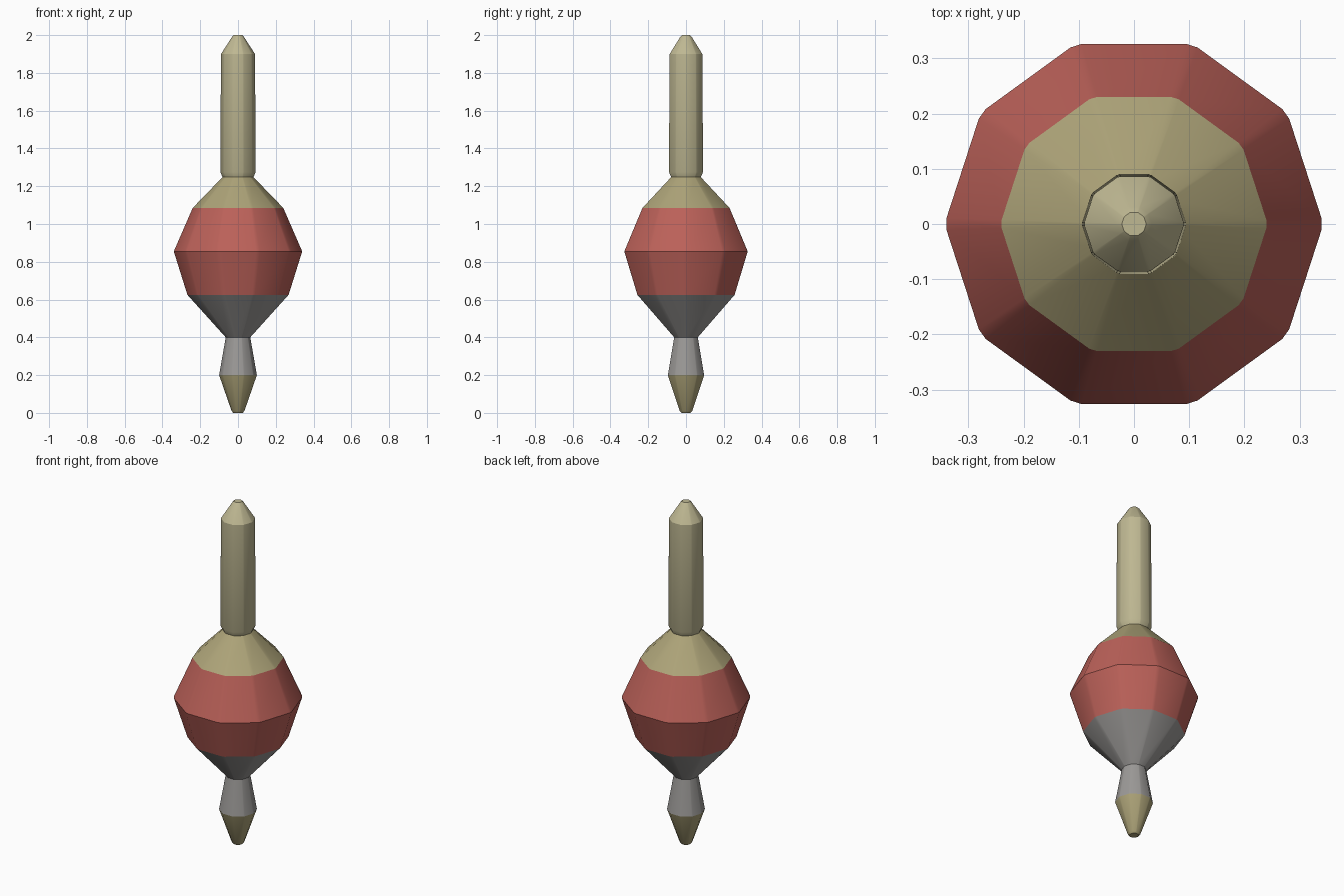
import bpy, bmesh, math

if "Cube" in bpy.data.objects:
    bpy.data.objects.remove(bpy.data.objects["Cube"])

SIDES = 10
CHAMFER = math.radians(1.8)   # half-width of the softened corner of the decagon


def material(name, rgb):
    m = bpy.data.materials.new(name)
    m.diffuse_color = (*rgb, 1)
    m.use_nodes = True
    m.node_tree.nodes["Principled BSDF"].inputs["Base Color"].default_value = m.diffuse_color
    return m


def turned(name, profile, mat=None, cap_bottom=False, cap_top=False):
    """Sweep (radius, z) points round z as a decagon with softened corners."""
    angles = [2 * math.pi * i / SIDES + d
              for i in range(SIDES) for d in (-CHAMFER, CHAMFER)]
    bm = bmesh.new()
    rings = [[bm.verts.new((r * math.cos(a), r * math.sin(a), z)) for a in angles]
             for r, z in profile]
    n = len(angles)
    for lo, hi in zip(rings, rings[1:]):
        for i in range(n):
            j = (i + 1) % n
            bm.faces.new((lo[i], lo[j], hi[j], hi[i]))
    if cap_bottom:
        bm.faces.new(rings[0][::-1])
    if cap_top:
        bm.faces.new(rings[-1])
    me = bpy.data.meshes.new(name)
    bm.to_mesh(me)
    bm.free()
    ob = bpy.data.objects.new(name, me)
    bpy.context.collection.objects.link(ob)
    if mat:
        me.materials.append(mat)
    bpy.ops.object.select_all(action='DESELECT')
    ob.select_set(True)
    bpy.context.view_layer.objects.active = ob
    bpy.ops.object.shade_smooth_by_angle(angle=math.radians(30))
    return ob


brass = material("brass", (0.42, 0.37, 0.19))
pale = material("pale", (0.52, 0.48, 0.29))
red = material("red", (0.50, 0.12, 0.10))
grey = material("grey", (0.33, 0.32, 0.31))

# Pointed foot
turned("foot_tip", [(0.025, 0), (0.034, 0.01), (0.1, 0.2)], brass, cap_bottom=True)
# Waisted neck and lower funnel
turned("lower_funnel", [(0.1, 0.2), (0.065, 0.4), (0.268, 0.625)], grey)
# Faceted bulb
turned("bulb", [(0.268, 0.625), (0.34, 0.855), (0.24, 1.085)], red)
# Shoulder cone closing the bulb
turned("shoulder", [(0.24, 1.085), (0.08, 1.25)], brass, cap_top=True)
# Upper shaft with tapered end
turned("shaft", [(0.08, 1.245), (0.094, 1.275), (0.09, 1.9),
                 (0.032, 1.99), (0.022, 2.0)], pale, cap_bottom=True, cap_top=True)
